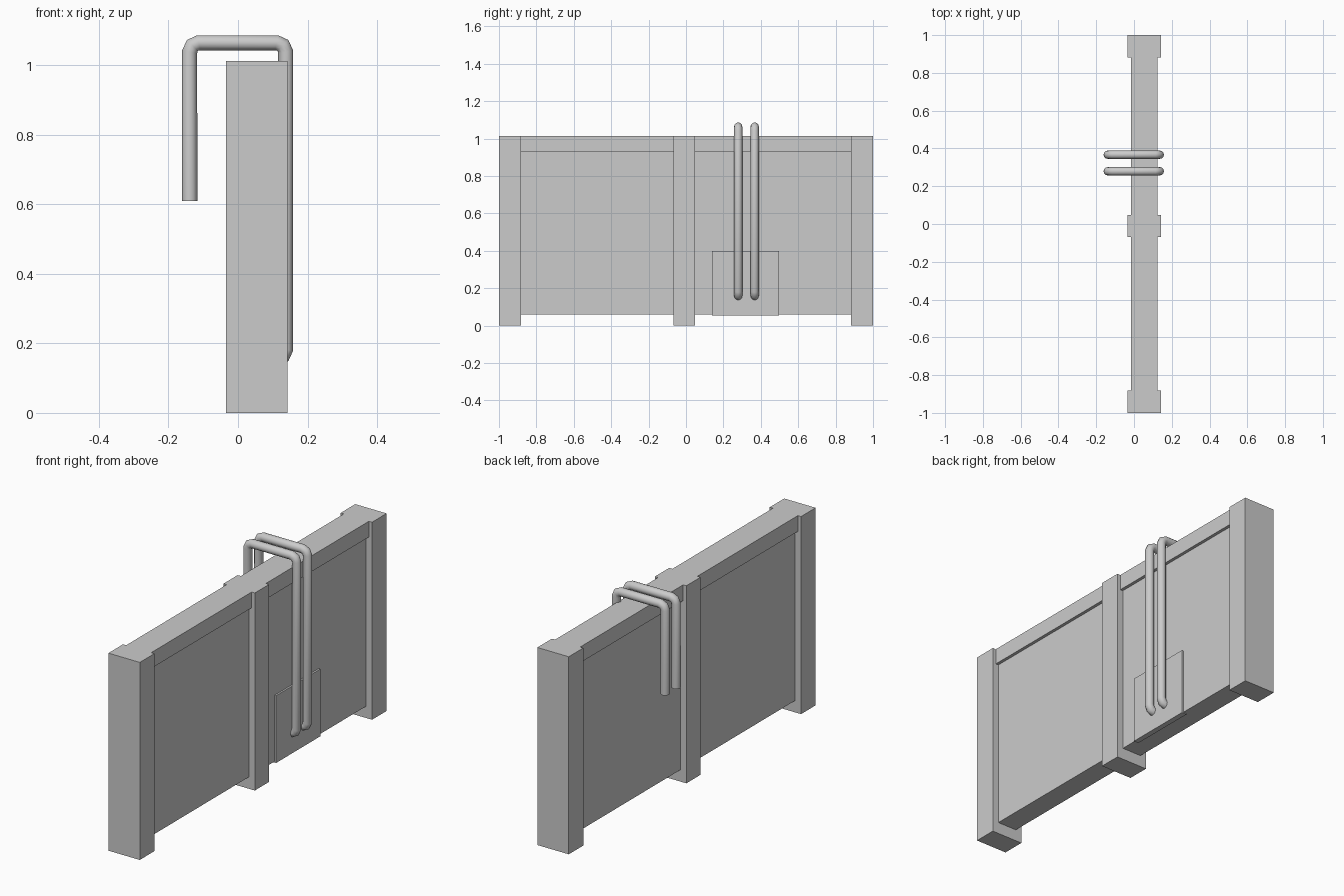
import bpy, math
from mathutils import Vector

if "Cube" in bpy.data.objects:
    bpy.data.objects.remove(bpy.data.objects["Cube"])


def box(name, x, y, z):
    """Box from (min, max) ranges."""
    lo, hi = Vector((x[0], y[0], z[0])), Vector((x[1], y[1], z[1]))
    bpy.ops.mesh.primitive_cube_add(size=1, location=(lo + hi) / 2)
    ob = bpy.context.object
    ob.name = name
    ob.scale = hi - lo
    bpy.ops.object.transform_apply(location=False, rotation=False, scale=True)
    return ob


def rounded_path(pts, r, steps=2):
    """Replace each right-angle corner of an (x, z) path with a short arc."""
    pts = [Vector(p) for p in pts]
    out = [pts[0]]
    for a, b, c in zip(pts, pts[1:], pts[2:]):
        u, v = (a - b).normalized(), (c - b).normalized()
        centre = b + (u + v) * r
        for i in range(steps + 1):
            t = math.pi / 2 * i / steps
            out.append(centre - v * r * math.cos(t) - u * r * math.sin(t))
    return out + [pts[-1]]


def pipe(name, path, y, radius):
    cu = bpy.data.curves.new(name, 'CURVE')
    cu.dimensions = '3D'
    cu.bevel_depth = radius
    cu.bevel_resolution = 4
    cu.use_fill_caps = True
    sp = cu.splines.new('POLY')
    sp.points.add(len(path) - 1)
    for p, q in zip(sp.points, path):
        p.co = (q.x, y, q.y, 1)
    ob = bpy.data.objects.new(name, cu)
    bpy.context.collection.objects.link(ob)
    bpy.ops.object.select_all(action='DESELECT')
    ob.select_set(True)
    bpy.context.view_layer.objects.active = ob
    bpy.ops.object.convert(target='MESH')
    bpy.ops.object.shade_smooth_by_angle(angle=math.radians(50))


TOP = 1.013

# Posts
posts = {"front_post": (-1, -0.882), "middle_post": (-0.068, 0.047), "back_post": (0.882, 1)}
for name, y in posts.items():
    box(name, (-0.035, 0.143), y, (0, TOP))

# Wall panels and top rails between the posts
for side, y in (("front", (-0.882, -0.068)), ("back", (0.047, 0.882))):
    box(side + "_panel", (-0.001, 0.109), y, (0.06, 0.932))
    box(side + "_top_rail", (-0.017, 0.125), y, (0.932, TOP))

# Thin mounting plate behind the pipe ends
box("mounting_plate", (0.09, 0.118), (0.14, 0.498), (0.055, 0.4))

# Two pipes hooked over the wall, turning into the plate at the bottom
path = rounded_path([(-0.139, 0.61), (-0.139, 1.065), (0.137, 1.065),
                     (0.137, 0.157), (0.095, 0.157)], 0.026)
for i, y in enumerate((0.279, 0.367)):
    pipe(f"pipe_{i + 1}", path, y, 0.022)
